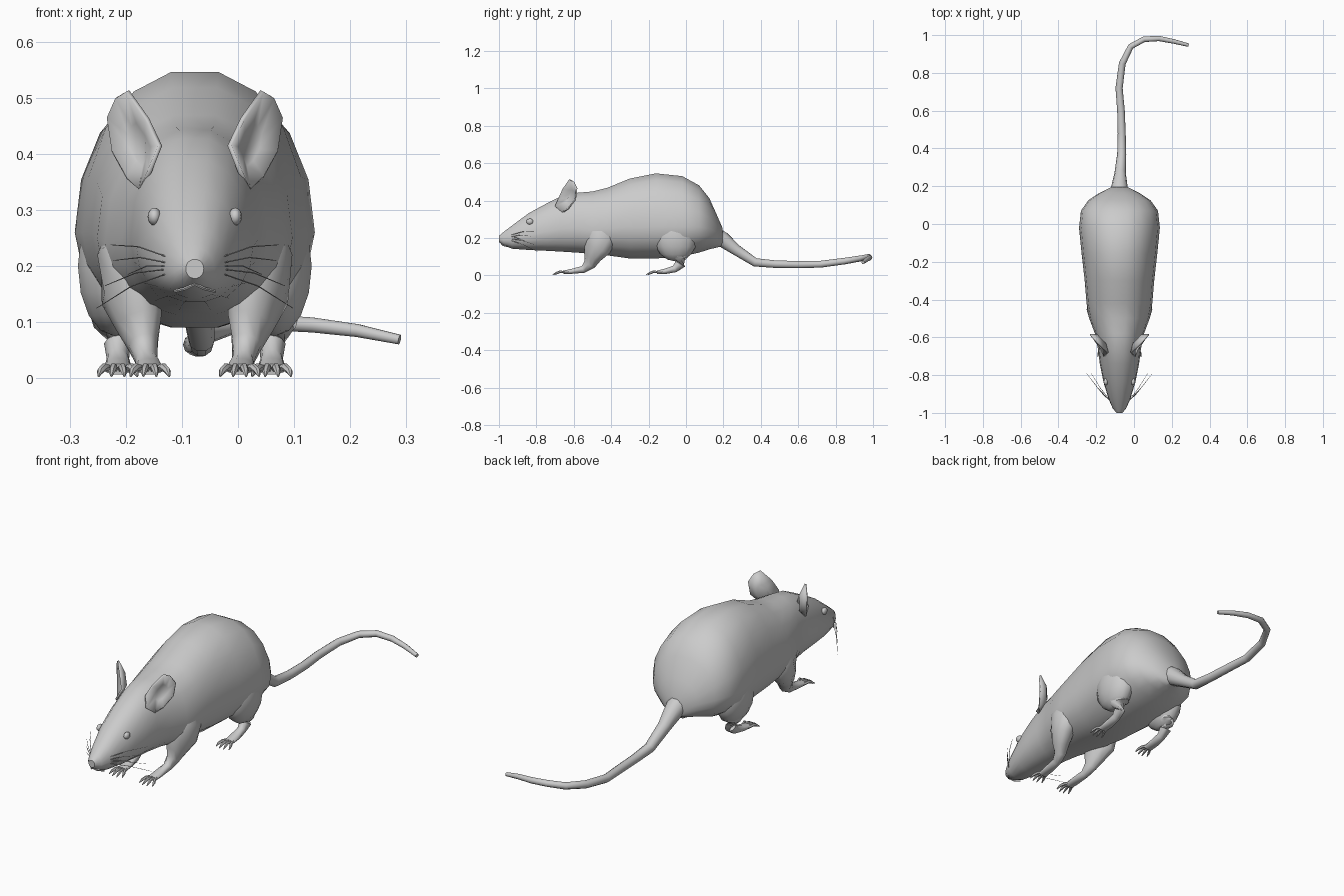
import bpy, bmesh, math
from mathutils import Vector

if "Cube" in bpy.data.objects:
    bpy.data.objects.remove(bpy.data.objects["Cube"])

CX = -0.077  # body centreline
FUR = bpy.data.materials.new("grey_fur")
FUR.diffuse_color = (0.6, 0.6, 0.6, 1)
FUR.use_nodes = True
FUR.node_tree.nodes["Principled BSDF"].inputs["Base Color"].default_value = FUR.diffuse_color


def finish(name, bm, angle=50):
    bmesh.ops.recalc_face_normals(bm, faces=bm.faces[:])
    me = bpy.data.meshes.new(name)
    bm.to_mesh(me)
    bm.free()
    ob = bpy.data.objects.new(name, me)
    bpy.context.collection.objects.link(ob)
    me.materials.append(FUR)
    bpy.ops.object.select_all(action='DESELECT')
    ob.select_set(True)
    bpy.context.view_layer.objects.active = ob
    bpy.ops.object.shade_smooth_by_angle(angle=math.radians(angle))
    return ob


def loft(bm, rings):
    rows = [[bm.verts.new(p) for p in r] for r in rings]
    n = len(rows[0])
    for a, b in zip(rows, rows[1:]):
        for i in range(n):
            bm.faces.new((a[i], a[(i + 1) % n], b[(i + 1) % n], b[i]))
    bm.faces.new(rows[0])
    bm.faces.new(rows[-1])


def tube(bm, pts, sides=8, side=1):
    """Sweep along (offset, y, z, radius across, radius up) points."""
    p = [Vector((CX + side * q[0], q[1], q[2])) for q in pts]
    rings = []
    for i, q in enumerate(pts):
        t = (p[min(i + 1, len(p) - 1)] - p[max(i - 1, 0)]).normalized()
        u = t.cross(Vector((0, 0, 1)))
        u = u.normalized() if u.length > 0.05 else Vector((1, 0, 0))
        v = u.cross(t)
        rx, rz = q[3], q[4] if len(q) > 4 else q[3]
        rings.append([p[i] + u * rx * math.cos(k * math.tau / sides)
                      + v * rz * math.sin(k * math.tau / sides) for k in range(sides)])
    loft(bm, rings)


def blob(bm, c, r, side=1, seg=12):
    new = bmesh.ops.create_uvsphere(bm, u_segments=seg, v_segments=8, radius=1)["verts"]
    for v in new:
        v.co = Vector((CX + side * c[0] + v.co.x * r[0], c[1] + v.co.y * r[1], c[2] + v.co.z * r[2]))


# Body and head: y, bottom, widest height, top, half width
SECTIONS = [
    (-1.0, .178, .195, .212, .016), (-.975, .16, .19, .233, .036), (-.93, .142, .195, .268, .056),
    (-.84, .135, .215, .335, .084), (-.74, .13, .235, .39, .104), (-.66, .125, .25, .43, .114),
    (-.58, .12, .25, .445, .13), (-.50, .112, .24, .452, .16), (-.42, .105, .25, .472, .174),
    (-.30, .088, .26, .522, .184), (-.16, .088, .26, .55, .2), (-.02, .1, .26, .535, .214),
    (.07, .12, .26, .485, .204), (.125, .138, .25, .415, .165), (.165, .148, .23, .325, .105),
    (.195, .155, .21, .255, .045)]
N = 18
rings = []
for y, lo, mid, hi, w in SECTIONS:
    ring = []
    for k in range(N):
        a = k * math.tau / N
        c, s = math.cos(a), math.sin(a)
        ring.append((CX + w * math.copysign(abs(c) ** .88, c), y, mid + s * (hi - mid if s > 0 else mid - lo)))
    rings.append(ring)
bm = bmesh.new()
loft(bm, rings)
finish("body", bm)

# Tail
bm = bmesh.new()
tube(bm, [(0, .14, .215, .055), (0, .2, .19, .043), (.004, .27, .135, .03), (.012, .37, .07, .024),
          (.012, .48, .06, .021), (.008, .6, .058, .02), (-.002, .72, .06, .019), (.015, .85, .077, .018),
          (.06, .94, .092, .016), (.13, .978, .1, .015), (.21, .982, .095, .014), (.29, .966, .085, .012),
          (.365, .947, .069, .009)], 10)
finish("tail", bm)

# Nose tip with a thin mouth line
bm = bmesh.new()
blob(bm, (0, -.983, .196), (.02, .017, .016))
finish("nose", bm)
bm = bmesh.new()
tube(bm, [(-.036, -.955, .155, .003), (-.016, -.978, .16, .003), (0, -.986, .168, .003),
          (.016, -.978, .16, .003), (.036, -.955, .155, .003)], 5)
finish("mouth", bm)

for side, label in ((1, "right"), (-1, "left")):
    # Eye
    bm = bmesh.new()
    blob(bm, (.072, -.835, .288), (.012, .019, .016), side)
    finish(label + "_eye", bm)

    # Ear: cupped fan of faces, thickened
    bm = bmesh.new()
    rim = [Vector(p) for p in (
        (.062, -.68, .415), (.085, -.66, .462), (.12, -.625, .512), (.14, -.602, .5), (.156, -.585, .465),
        (.148, -.592, .405), (.122, -.63, .358), (.096, -.66, .335), (.08, -.7, .37))]
    cup = Vector((.097, -.61, .41))
    flip = lambda q: (CX + side * q.x, q.y, q.z)
    outer = [bm.verts.new(flip(q)) for q in rim]
    inner = [bm.verts.new(flip(q.lerp(cup, .55) + Vector((-.006, .01, 0)))) for q in rim]
    for i in range(len(rim)):
        j = (i + 1) % len(rim)
        bm.faces.new((outer[i], outer[j], inner[j], inner[i]))
    bm.faces.new(inner)
    ear = finish(label + "_ear", bm, 60)
    mod = ear.modifiers.new("thickness", 'SOLIDIFY')
    mod.thickness = .008
    mod.offset = 0

    # Front leg: shoulder, forearm, wrist
    bm = bmesh.new()
    tube(bm, [(.115, -.43, .29, .03, .05), (.118, -.45, .22, .056, .085), (.112, -.475, .15, .052, .078),
              (.1, -.5, .1, .04, .05), (.092, -.515, .06, .027, .033), (.086, -.55, .032, .02, .02),
              (.082, -.61, .022, .024, .014), (.08, -.655, .016, .024, .01)], 10, side)
    finish(label + "_front_leg", bm, 60)

    # Hind leg: thigh, shin, ankle, long foot
    bm = bmesh.new()
    blob(bm, (.142, -.055, .2), (.068, .115, .125), side, 14)
    finish(label + "_thigh", bm)
    bm = bmesh.new()
    tube(bm, [(.145, -.055, .2, .055, .09), (.146, -.04, .135, .048, .07), (.142, -.025, .095, .034, .045),
              (.138, -.03, .062, .024, .03), (.137, -.06, .035, .02, .02), (.137, -.11, .022, .024, .015),
              (.137, -.155, .016, .025, .01)], 10, side)
    finish(label + "_hind_leg", bm, 60)

    # Toes ending in claws
    for part, x, y in (("front", .08, -.645), ("hind", .137, -.145)):
        bm = bmesh.new()
        for k in (-1.5, -.5, .5, 1.5):
            reach = .066 - .009 * abs(k)
            tube(bm, [(x + k * .011, y, .017, .007), (x + k * .016, y - reach * .5, .02, .007),
                      (x + k * .021, y - reach * .8, .013, .006), (x + k * .023, y - reach * 1.1, .004, .002)],
                 6, side)
        finish(label + "_" + part + "_toes", bm)

    # Whiskers: start height, end offset, end depth, end height
    bm = bmesh.new()
    for z0, x1, y1, z1 in ((.215, .15, -.79, .238), (.205, .145, -.83, .21), (.195, .16, -.81, .165),
                           (.188, .175, -.79, .125), (.2, .12, -.86, .185)):
        tube(bm, [(.045, -.94, z0, .0012), ((.05 + x1) / 2, (y1 - .93) / 2 - .01, (z0 + z1) / 2 + .008, .0012),
                  (x1, y1, z1, .0006)], 4, side)
    finish(label + "_whiskers", bm)
